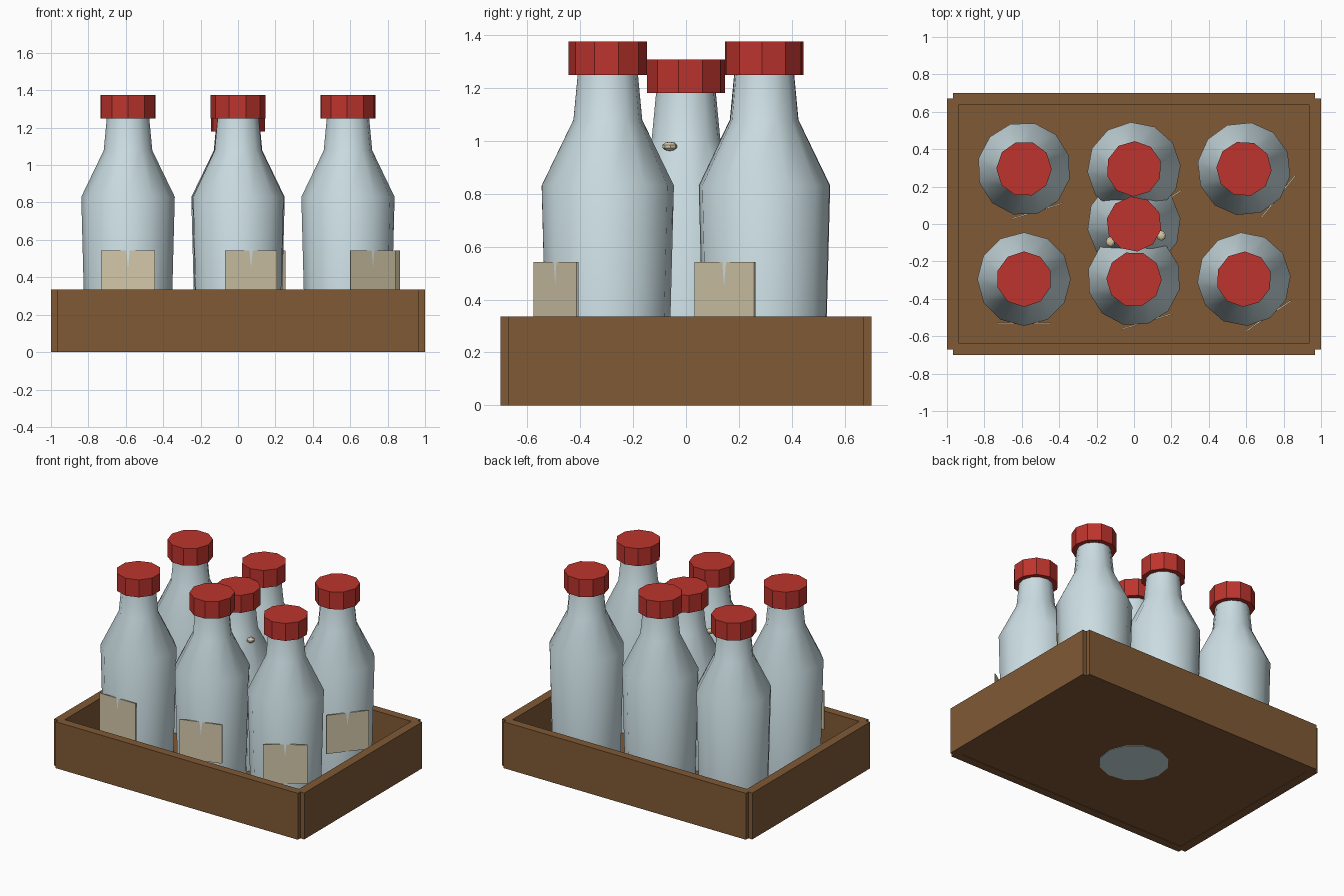
import bpy, bmesh, math
from mathutils import Matrix, Vector

if "Cube" in bpy.data.objects:
    bpy.data.objects.remove(bpy.data.objects["Cube"])


def material(name, rgb):
    m = bpy.data.materials.new(name)
    m.diffuse_color = (*rgb, 1)
    m.use_nodes = True
    m.node_tree.nodes["Principled BSDF"].inputs["Base Color"].default_value = m.diffuse_color
    return m


WOOD = material("brown wood", (0.215, 0.100, 0.036))
GLASS = material("pale blue glass", (0.60, 0.73, 0.77))
RED = material("red cap", (0.51, 0.034, 0.026))
PAPER = material("cream paper", (0.66, 0.58, 0.40))


def finish(bm, name, mat, matrix=None, smooth=False):
    mesh = bpy.data.meshes.new(name)
    bmesh.ops.recalc_face_normals(bm, faces=bm.faces)
    bm.to_mesh(mesh)
    bm.free()
    mesh.materials.append(mat)
    ob = bpy.data.objects.new(name, mesh)
    bpy.context.collection.objects.link(ob)
    if matrix is not None:
        ob.matrix_world = matrix
    if smooth:
        bpy.ops.object.select_all(action='DESELECT')
        ob.select_set(True)
        bpy.context.view_layer.objects.active = ob
        bpy.ops.object.shade_smooth_by_angle(angle=math.radians(40))
    return ob


def box(name, mat, lo, hi, matrix=None):
    lo, hi = Vector(lo), Vector(hi)
    bm = bmesh.new()
    bmesh.ops.create_cube(bm, size=1, matrix=Matrix.Translation((lo + hi) / 2)
                          @ Matrix.Diagonal((*(hi - lo), 1)))
    return finish(bm, name, mat, matrix)


def lathe(name, mat, profile, sides, matrix, smooth=False):
    """Closed turned shape from (radius, height) pairs, one corner facing -y."""
    bm = bmesh.new()
    rings = []
    for r, z in profile:
        angles = [2 * math.pi * i / sides - math.pi / 2 for i in range(sides)]
        rings.append([bm.verts.new((r * math.cos(a), r * math.sin(a), z)) for a in angles])
    for a, b in zip(rings, rings[1:]):
        for i in range(sides):
            j = (i + 1) % sides
            bm.faces.new((a[i], a[j], b[j], b[i]))
    bm.faces.new(rings[0][::-1])
    bm.faces.new(rings[-1])
    return finish(bm, name, mat, matrix, smooth)


# Crate: floor and four boards with notched corners
box("crate_floor", WOOD, (-0.95, -0.66, 0.003), (0.95, 0.66, 0.068))
for s, side in ((-1, "front"), (1, "back")):
    box(f"crate_{side}_board", WOOD, (-0.968, s * 0.67 - 0.03, 0), (0.968, s * 0.67 + 0.03, 0.335))
for s, side in ((-1, "left"), (1, "right")):
    box(f"crate_{side}_board", WOOD, (s * 0.968 - 0.032, -0.672, 0), (s * 0.968 + 0.032, 0.672, 0.335))

# Bottles: heights measured from the bottle's own base
BODY = [(0.23, 0), (0.25, 0.762), (0.13, 1.01), (0.108, 1.24)]
CAP = [(0.148, 1.18), (0.148, 1.306)]


def bottle(name, x, y, z, turn, label=True):
    m = Matrix.Translation((x, y, z)) @ Matrix.Rotation(math.radians(turn), 4, 'Z')
    lathe(f"{name}_bottle", GLASS, BODY, 12, m, smooth=True)
    lathe(f"{name}_cap", RED, CAP, 10, m)
    if label:
        box(f"{name}_label", PAPER, (-0.145, -0.240, 0.195), (0.145, -0.232, 0.474), m)
    return m


for row, (y, depth) in enumerate(((-0.295, "front"), (0.295, "back"))):
    for col, (x, side) in enumerate(((-0.588, "left"), (0, "middle"), (0.588, "right"))):
        bottle(f"{depth}_{side}", x, y, 0.068, 17 * (row + col))

# Lower centre bottle with a pair of small flattened studs on its neck
m = bottle("centre", 0, 0, 0, 7, label=False)
for s, side in ((-1, "left"), (1, "right")):
    bm = bmesh.new()
    bmesh.ops.create_uvsphere(bm, u_segments=8, v_segments=5, radius=0.029)
    bmesh.ops.scale(bm, vec=(0.9, 1, 0.6), verts=bm.verts)
    finish(bm, f"{side}_stud", PAPER, m @ Matrix.Translation((s * 0.137, -0.079, 0.978)))
